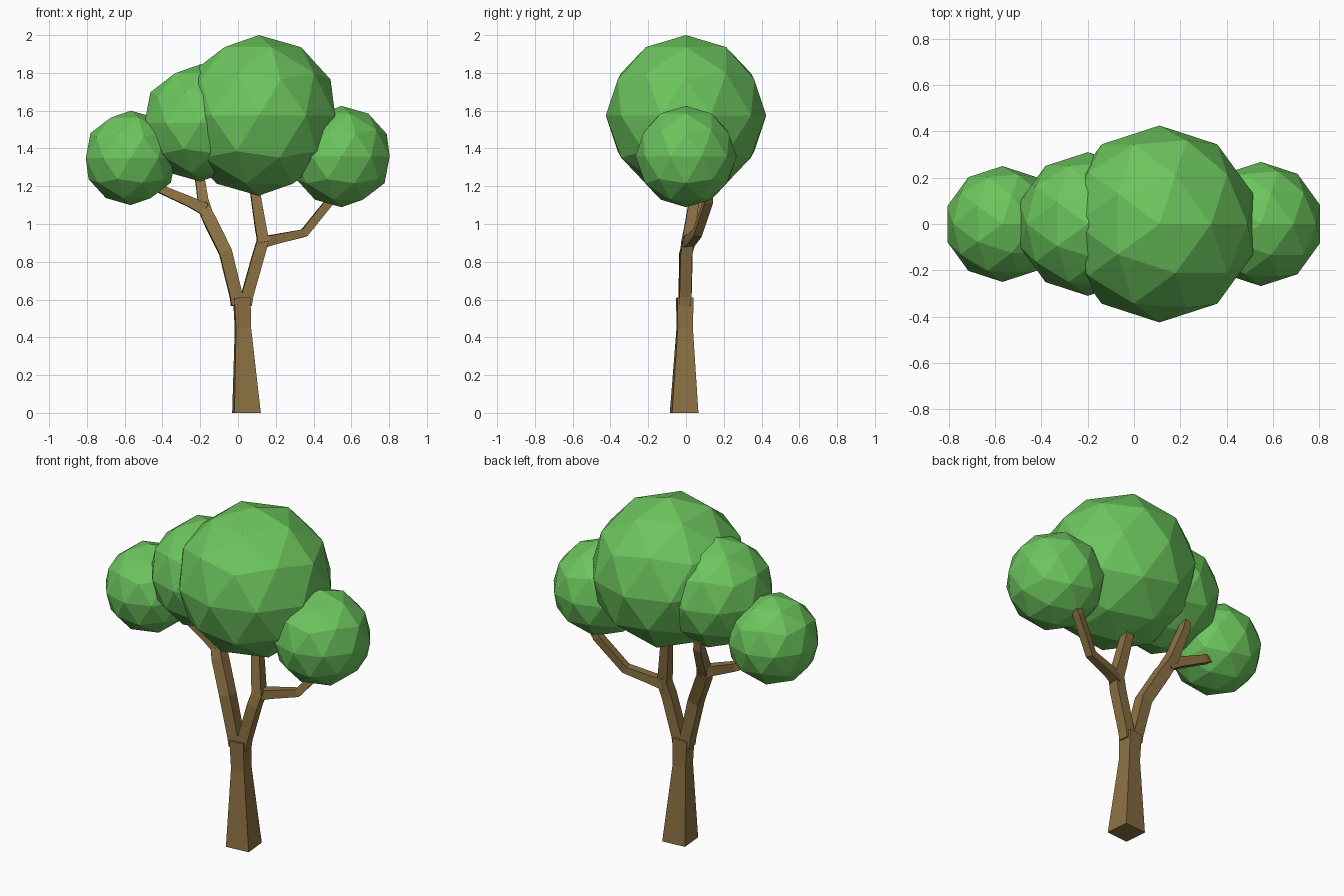
import bpy, bmesh, math
from mathutils import Vector, Matrix

if "Cube" in bpy.data.objects:
    bpy.data.objects.remove(bpy.data.objects["Cube"])


def material(name, color):
    m = bpy.data.materials.new(name)
    m.diffuse_color = (*color, 1)
    m.use_nodes = True
    m.node_tree.nodes["Principled BSDF"].inputs["Base Color"].default_value = m.diffuse_color
    return m


bark = material("bark", (0.26, 0.165, 0.055))
leaf = material("leaf", (0.15, 0.56, 0.11))


def limb(name, path, twist=4):
    """Square tube through (x, y, z, half-width) points."""
    pts = [Vector(p[:3]) for p in path]
    bm = bmesh.new()
    rings = []
    for i, p in enumerate(pts):
        a, b = pts[max(i - 1, 0)], pts[min(i + 1, len(pts) - 1)]
        t = (b - a).normalized()
        if i == 0 and p.z < 0.1:
            t = Vector((0, 0, 1))
        side = Vector((0, 1, 0)).cross(t).normalized()
        rot = Matrix.Rotation(math.radians(twist), 3, t)
        u, v = rot @ side, rot @ t.cross(side)
        r = path[i][3]
        rings.append([bm.verts.new(p + u * r * sx + v * r * sy)
                      for sx, sy in ((1, 1), (-1, 1), (-1, -1), (1, -1))])
    for lo, hi in zip(rings, rings[1:]):
        for k in range(4):
            n = (k + 1) % 4
            bm.faces.new((lo[k], lo[n], hi[n], hi[k]))
    bm.faces.new(rings[0][::-1])
    bm.faces.new(rings[-1])
    bmesh.ops.recalc_face_normals(bm, faces=bm.faces)
    me = bpy.data.meshes.new(name)
    bm.to_mesh(me)
    bm.free()
    me.materials.append(bark)
    ob = bpy.data.objects.new(name, me)
    bpy.context.collection.objects.link(ob)


# Trunk, flared at the ground
limb("trunk", [(0.045, -0.01, 0.0, 0.07), (0.026, -0.007, 0.45, 0.040),
               (0.02, -0.006, 0.61, 0.043)], 5)

# Two main boughs from the fork
limb("left_bough", [(-0.004, -0.006, 0.57, 0.032), (-0.010, -0.005, 0.62, 0.033),
                    (-0.066, 0.0, 0.85, 0.034), (-0.15, 0.05, 1.02, 0.034),
                    (-0.19, 0.08, 1.10, 0.028)])
limb("right_bough", [(0.042, -0.006, 0.57, 0.030), (0.048, -0.005, 0.62, 0.031),
                     (0.11, 0.0, 0.84, 0.031), (0.14, 0.015, 0.94, 0.030)])

# Twigs reaching into the foliage
limb("left_outer_twig", [(-0.17, 0.07, 1.075, 0.032), (-0.25, 0.08, 1.115, 0.027),
                         (-0.40, 0.10, 1.18, 0.022), (-0.47, 0.09, 1.21, 0.018)])
limb("left_upper_twig", [(-0.16, 0.055, 1.04, 0.030), (-0.185, 0.10, 1.12, 0.028),
                         (-0.205, 0.17, 1.26, 0.024), (-0.21, 0.18, 1.31, 0.020)])
limb("right_upper_twig", [(0.135, 0.005, 0.90, 0.030), (0.12, 0.02, 0.98, 0.029),
                          (0.09, 0.05, 1.17, 0.025), (0.085, 0.055, 1.24, 0.022)])
limb("right_outer_twig", [(0.13, 0.01, 0.905, 0.030), (0.20, 0.03, 0.92, 0.025),
                          (0.35, 0.06, 0.952, 0.022), (0.49, 0.12, 1.125, 0.022),
                          (0.52, 0.12, 1.17, 0.020)])

# Foliage balls
for name, x, z, r in (("foliage_main", 0.11, 1.575, 0.425),
                      ("foliage_left", -0.20, 1.535, 0.31),
                      ("foliage_far_left", -0.568, 1.35, 0.25),
                      ("foliage_right", 0.548, 1.357, 0.268)):
    bpy.ops.mesh.primitive_ico_sphere_add(subdivisions=2, radius=r, location=(x, 0, z))
    ob = bpy.context.object
    ob.name = name
    ob.data.materials.append(leaf)
